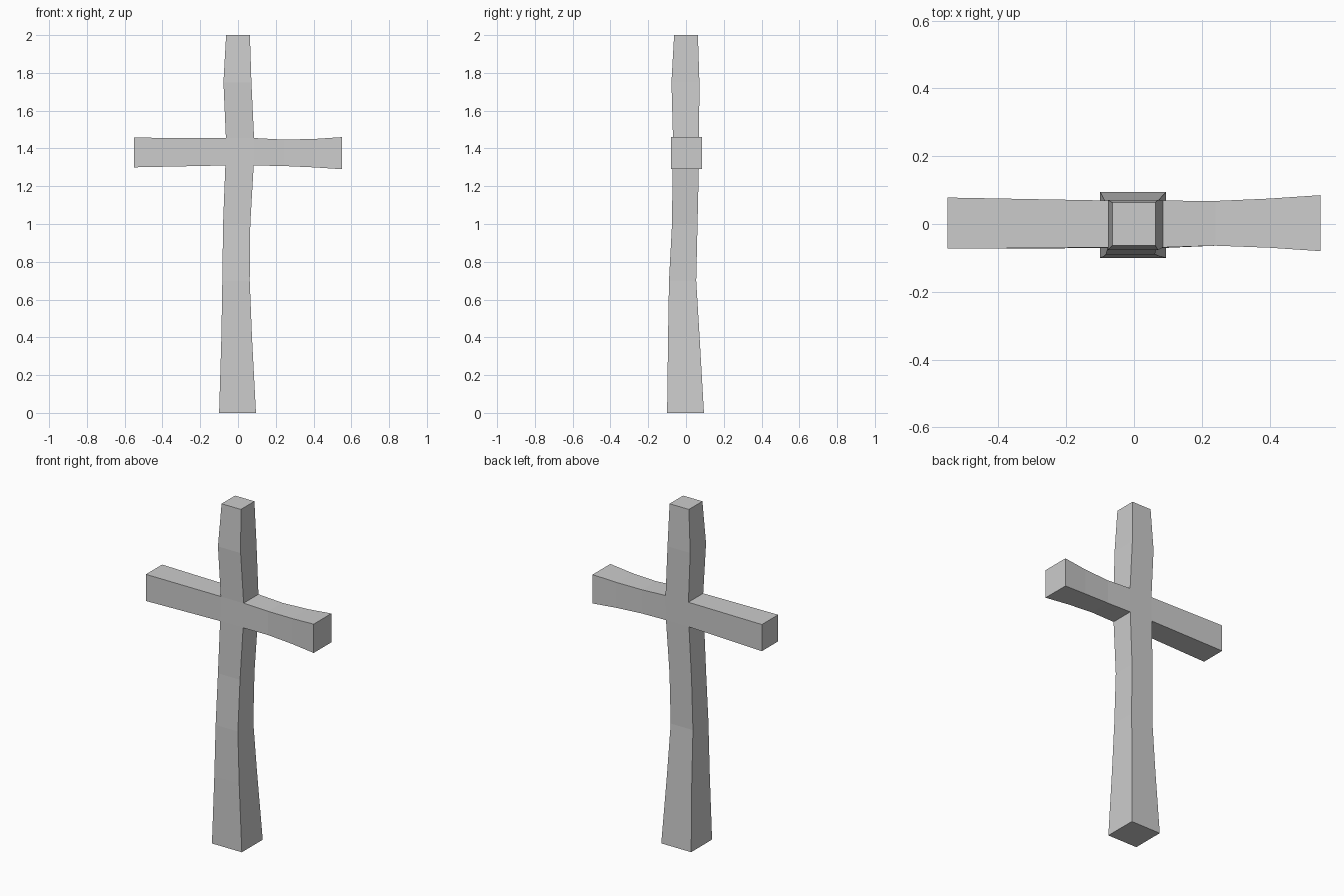
import bpy, bmesh

if "Cube" in bpy.data.objects:
    bpy.data.objects.remove(bpy.data.objects["Cube"])

bm = bmesh.new()


def bridge(a, b):
    """Quads between two 4-vertex rings."""
    for i in range(4):
        j = (i + 1) % 4
        bm.faces.new((a[i], a[j], b[j], b[i]))


# Upright: z, x min, x max, y min, y max
levels = [
    (0.00, -0.10, 0.095, -0.10, 0.095),
    (0.40, -0.088, 0.074, -0.095, 0.072),
    (0.70, -0.083, 0.062, -0.09, 0.054),
    (1.00, -0.079, 0.065, -0.074, 0.061),
    (1.31, -0.067, 0.083, -0.071, 0.068),
    (1.455, -0.064, 0.085, -0.069, 0.069),
    (1.75, -0.077, 0.071, -0.077, 0.071),
    (2.00, -0.063, 0.063, -0.063, 0.063),
]
rings = [[bm.verts.new(p) for p in ((x0, y0, z), (x1, y0, z), (x1, y1, z), (x0, y1, z))]
         for z, x0, x1, y0, y1 in levels]
for k in range(len(rings) - 1):
    if k == 4:
        # Crossing: front and back only, the arms grow from the open sides
        lo, hi = rings[4], rings[5]
        bm.faces.new((lo[0], lo[1], hi[1], hi[0]))
        bm.faces.new((lo[2], lo[3], hi[3], hi[2]))
    else:
        bridge(rings[k], rings[k + 1])
bm.faces.new(rings[0])
bm.faces.new(rings[-1])


# Arms: x, y min, y max, z min, z max
def arm(prev, sections):
    for x, y0, y1, z0, z1 in sections:
        ring = [bm.verts.new(p) for p in ((x, y0, z0), (x, y1, z0), (x, y1, z1), (x, y0, z1))]
        bridge(prev, ring)
        prev = ring
    bm.faces.new(prev)


arm([lo[1], lo[2], hi[2], hi[1]], [
    (0.24, -0.064, 0.068, 1.307, 1.447),
    (0.40, -0.070, 0.075, 1.300, 1.450),
    (0.55, -0.080, 0.085, 1.290, 1.460),
])
arm([lo[0], lo[3], hi[3], hi[0]], [
    (-0.55, -0.073, 0.078, 1.30, 1.457),
])

bmesh.ops.recalc_face_normals(bm, faces=bm.faces)
mesh = bpy.data.meshes.new("wooden_cross")
bm.to_mesh(mesh)
bm.free()
bpy.context.collection.objects.link(bpy.data.objects.new("wooden_cross", mesh))
